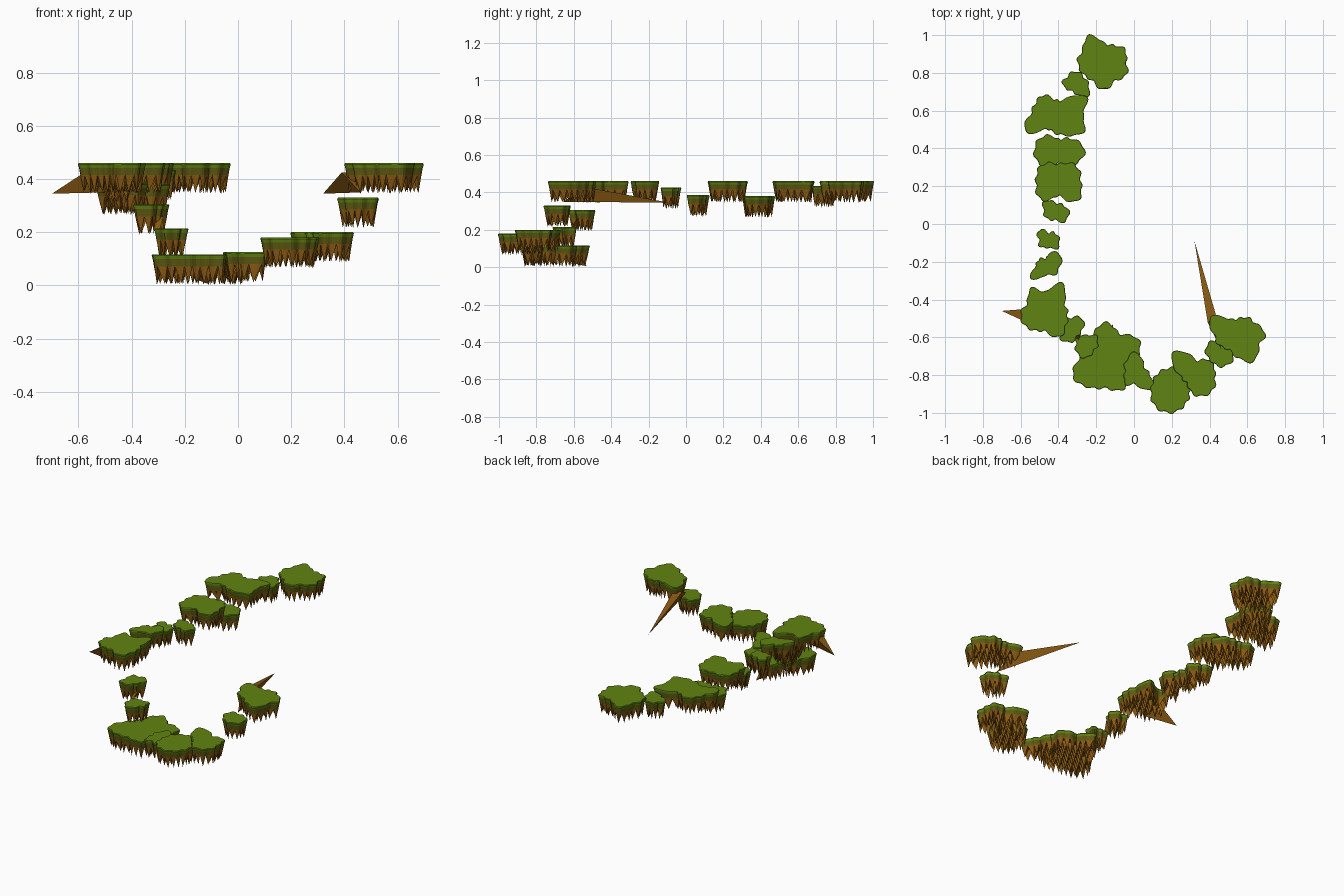
import bpy, bmesh, math, random
from mathutils import Vector

if "Cube" in bpy.data.objects:
    bpy.data.objects.remove(bpy.data.objects["Cube"])

random.seed(4)
TAU = math.tau
DEPTH = 0.115


def material(name, color):
    m = bpy.data.materials.new(name)
    m.diffuse_color = (*color, 1)
    m.use_nodes = True
    m.node_tree.nodes["Principled BSDF"].inputs["Base Color"].default_value = m.diffuse_color
    return m


MATS = [material("grass", (0.12, 0.23, 0.006)),
        material("mossy_soil", (0.11, 0.10, 0.006)),
        material("soil", (0.25, 0.10, 0.006))]


def finish(name, bm):
    bmesh.ops.recalc_face_normals(bm, faces=bm.faces)
    mesh = bpy.data.meshes.new(name)
    bm.to_mesh(mesh)
    bm.free()
    for m in MATS:
        mesh.materials.append(m)
    ob = bpy.data.objects.new(name, mesh)
    bpy.context.collection.objects.link(ob)
    return ob


def radius_at(radii, a):
    # smooth closed curve through the radii
    n = len(radii)
    t = (a % TAU) / TAU * n
    i, f = int(t), t - int(t)
    p0, p1, p2, p3 = (radii[(i + k) % n] for k in (-1, 0, 1, 2))
    return p1 + 0.5 * f * (p2 - p0 + f * (2*p0 - 5*p1 + 4*p2 - p3 + f * (3*(p1 - p2) + p3 - p0)))


def pyramid(bm, base, tip, mat):
    vs = [bm.verts.new(p) for p in base]
    t = bm.verts.new(tip)
    for a, b in zip(vs, vs[1:] + vs[:1]):
        bm.faces.new((a, b, t)).material_index = mat


def island(name, x, y, z, radii):
    bm = bmesh.new()
    mean = sum(radii) / len(radii)
    n = 4 * max(8, round(TAU * mean * 1.15 / 0.036))
    lobes = max(7, round(TAU * mean / 0.062))
    outline = []
    for i in range(n):
        a = TAU * i / n
        r = radius_at(radii, a) + 0.006 * math.sin(lobes * a + x * 40)
        outline.append((a, r))

    def pt(a, r, dz):
        return Vector((x + r * math.cos(a), y + r * math.sin(a), z - dz))

    # grass top and tapering sides
    rings = [[bm.verts.new(pt(a, r - inset, dz)) for a, r in outline]
             for inset, dz in ((0.003, 0), (0, 0.005), (0.004, 0.018), (0.009, 0.045))]
    bm.faces.new(rings[0])
    bm.faces.new(rings[-1]).material_index = 2
    for k, (up, lo) in enumerate(zip(rings, rings[1:])):
        for i in range(n):
            j = (i + 1) % n
            bm.faces.new((up[i], up[j], lo[j], lo[i])).material_index = (0, 0, 1)[k]

    # hanging earth spikes along the rim
    for i in range(0, n, 4):
        rim = [outline[(i + k) % n] for k in range(5)]
        base = [pt(a, r - 0.009, 0.045) for a, r in rim]
        am, rm = rim[2]
        base.append(pt(am, max(rm - 0.045, 0.005), 0.045))
        pyramid(bm, base, pt(am, rm - 0.02, DEPTH - random.uniform(0, 0.006)), 2)

    # spikes filling the underside
    s = 0.04
    for iy in range(-6, 7):
        for ix in range(-6, 7):
            dx, dy = (ix + 0.5 * (iy % 2)) * s, iy * s * 0.87
            if math.hypot(dx, dy) < radius_at(radii, math.atan2(dy, dx)) - 0.042:
                c = Vector((x + dx, y + dy, z - 0.045))
                base = [c + 0.021 * Vector((math.cos(k * TAU / 5), math.sin(k * TAU / 5), 0))
                        for k in range(5)]
                pyramid(bm, base, c - Vector((0, 0, DEPTH - 0.045 - random.uniform(0, 0.008))), 2)
    finish(name, bm)


# long stray spikes sticking out sideways
def stray_spike(name, base, tip):
    bm = bmesh.new()
    pyramid(bm, base, tip, 2)
    bm.faces.new(list(bm.verts)[:len(base)]).material_index = 2
    finish(name, bm)


# left chain, from the back to the corner
island("far_end_island", -.16, .86, .46,
       [.12, .13, .10, .10, .16, .13, .14, .13, .12, .15, .12, .14])
island("far_step", -.31, .74, .435, [.07, .06, .07, .06, .07, .045, .05, .09])
island("back_left_island", -.42, .58, .46,
       [.15, .19, .09, .08, .12, .12, .13, .18, .09, .10, .13, .18])
island("low_left_island", -.40, .39, .38, [.14, .09, .06, .11, .13, .12, .07, .11])
island("middle_left_island", -.40, .22, .46, [.12, .13, .10, .13, .12, .13, .07, .14])
island("left_step_low", -.42, .07, .385, [.075, .05, .045, .075, .06, .06, .05, .08])
island("left_step_middle", -.455, -.08, .425, [.06, .05, .035, .07, .05, .06, .045, .07])
island("left_step_high", -.47, -.22, .46, [.08, .10, .04, .05, .05, .10, .05, .07])
island("corner_island", -.47, -.47, .46,
       [.12, .12, .18, .11, .15, .11, .13, .13, .11, .10, .15, .13])

# steps down to the lowest island
island("down_step_high", -.33, -.555, .305, [.06, .08, .06, .07, .05, .08, .07, .05])
island("down_step_low", -.25, -.64, .215, [.06, .07, .05, .07, .06, .07, .07, .05])
island("lowest_island", -.15, -.71, .117,
       [.17, .20, .15, .19, .14, .11, .14, .20, .18, .16, .19, .13])
island("lowest_side_island", .01, -.79, .125, [.07, .06, .11, .08, .06, .08, .06, .12])

# front chain rising to the right
island("front_island", .20, -.87, .18, [.10, .12, .11, .11, .11, .13, .13, .11])
island("front_right_island", .33, -.80, .20, [.10, .11, .08, .17, .09, .07, .11, .12])
island("up_step", .45, -.685, .33, [.08, .07, .06, .08, .07, .06, .07, .08])
island("right_end_island", .55, -.58, .46,
       [.145, .11, .10, .08, .09, .17, .13, .12, .10, .13, .17, .13])

stray_spike("long_right_spike",
            [(.39, -.52, .425), (.445, -.52, .425), (.46, -.66, .35)], (.32, -.09, .345))
stray_spike("short_left_spike",
            [(-.57, -.45, .43), (-.57, -.52, .43), (-.50, -.50, .35)], (-.70, -.46, .345))
stray_spike("small_low_spike",
            [(-.16, -.57, .07), (-.11, -.59, .07), (-.15, -.60, .02)], (-.11, -.53, .005))
stray_spike("small_step_spike",
            [(-.31, -.56, .26), (-.28, -.58, .26), (-.32, -.60, .21)], (-.30, -.63, .19))
